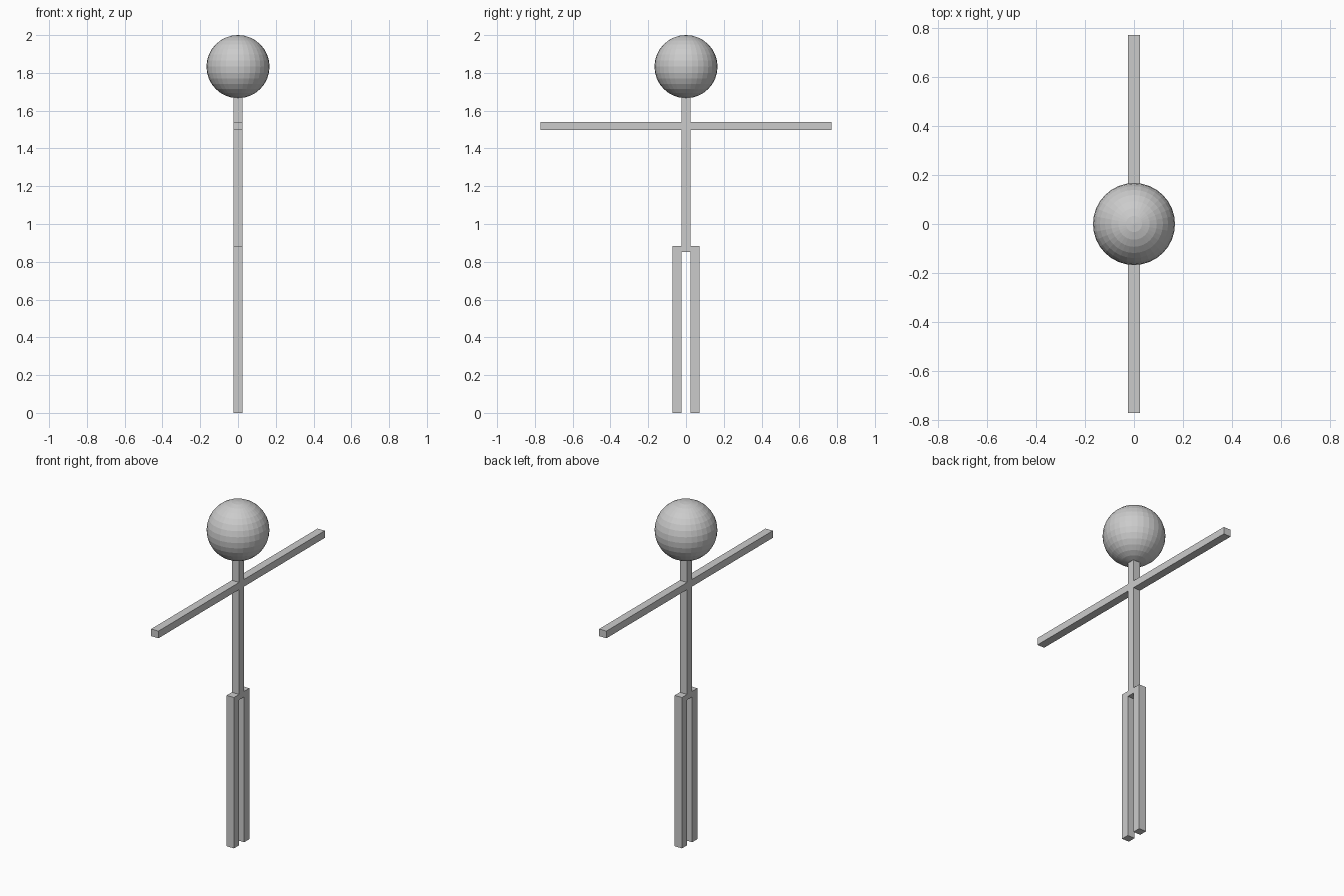
import bpy, bmesh
from mathutils import Vector

if "Cube" in bpy.data.objects:
    bpy.data.objects.remove(bpy.data.objects["Cube"])

W = 0.0235                      # half thickness of every limb
ARM_REACH, LEG_OUT = 0.77, 0.071
HIP_BOTTOM, HIP_TOP = 0.852, 0.884
ARM_BOTTOM, ARM_TOP, NECK_TOP = 1.498, 1.54, 1.68

bm = bmesh.new()


def extrude(face, offset):
    """Extrude one face by an offset and return the new end cap."""
    new = bmesh.ops.extrude_face_region(bm, geom=[face])["geom"]
    bmesh.ops.translate(bm, vec=Vector(offset),
                        verts=[v for v in new if isinstance(v, bmesh.types.BMVert)])
    if face.is_valid:
        bm.faces.remove(face)
    return next(f for f in new if isinstance(f, bmesh.types.BMFace))


def face_at(point):
    """Find the face whose centre is nearest to a point."""
    return min(bm.faces, key=lambda f: (f.calc_center_median() - Vector(point)).length)


# Torso: hip block, spine, shoulder block and neck in one column
bmesh.ops.create_cube(bm, size=1)
for v in bm.verts:
    v.co = (v.co.x * 2 * W, v.co.y * 2 * W, HIP_TOP if v.co.z > 0 else HIP_BOTTOM)
top = face_at((0, 0, HIP_TOP))
levels = (HIP_TOP, ARM_BOTTOM, ARM_TOP, NECK_TOP)
for low, high in zip(levels, levels[1:]):
    top = extrude(top, (0, 0, high - low))

for side in (-1, 1):
    # Arms out of the shoulder block
    shoulder = face_at((0, side * W, (ARM_BOTTOM + ARM_TOP) / 2))
    extrude(shoulder, (0, side * (ARM_REACH - W), 0))
    # Legs: out of the hip block, then down to the ground
    hip = face_at((0, side * W, (HIP_BOTTOM + HIP_TOP) / 2))
    extrude(hip, (0, side * (LEG_OUT - W), 0))
    under = face_at((0, side * (LEG_OUT + W) / 2, HIP_BOTTOM))
    extrude(under, (0, 0, -HIP_BOTTOM))

bmesh.ops.recalc_face_normals(bm, faces=bm.faces)
mesh = bpy.data.meshes.new("body")
bm.to_mesh(mesh)
bm.free()
bpy.context.collection.objects.link(bpy.data.objects.new("body", mesh))

# Head: flat-shaded ball
bpy.ops.mesh.primitive_uv_sphere_add(segments=32, ring_count=16, radius=0.167,
                                     location=(0, 0, 1.833))
bpy.context.object.name = "head"
